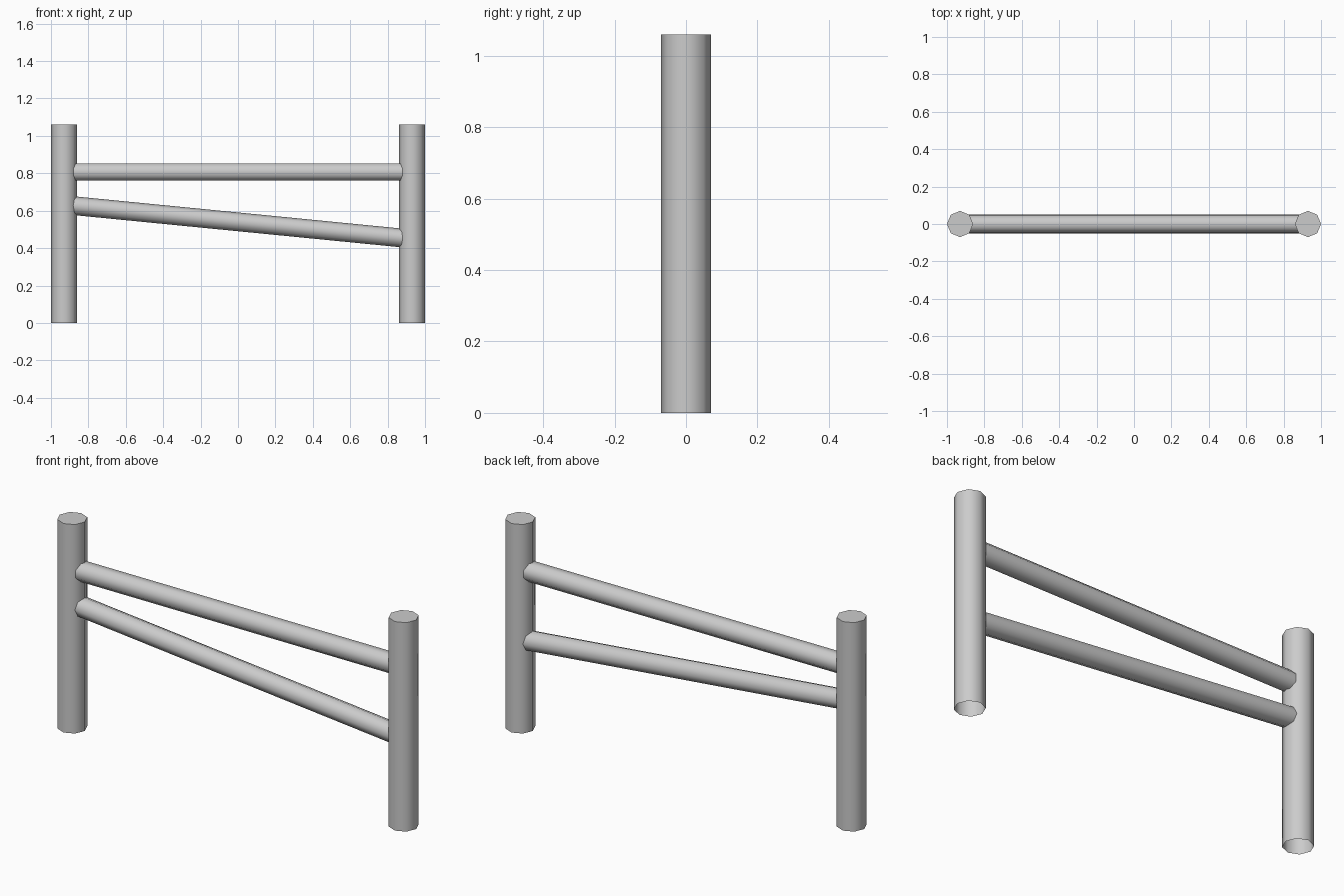
import bpy, bmesh, math
from mathutils import Vector

if "Cube" in bpy.data.objects:
    bpy.data.objects.remove(bpy.data.objects["Cube"])

grey = bpy.data.materials.new("plain grey")
grey.diffuse_color = (0.6, 0.6, 0.6, 1)
grey.use_nodes = True
grey.node_tree.nodes["Principled BSDF"].inputs["Base Color"].default_value = grey.diffuse_color


def tube(name, start, end, radius, turn=0.0, cap_end=False, sides=8):
    """Eight-sided smooth tube between two points, optionally capped at its end."""
    start, end = Vector(start), Vector(end)
    axis = (end - start).normalized()
    u = Vector((0, 1, 0))            # every tube lies in the xz plane
    v = axis.cross(u)
    bm = bmesh.new()
    rings = []
    for centre in (start, end):
        ring = []
        for i in range(sides):
            a = turn + math.tau * i / sides
            ring.append(bm.verts.new(centre + radius * (math.cos(a) * u + math.sin(a) * v)))
        rings.append(ring)
    low, high = rings
    for i in range(sides):
        j = (i + 1) % sides
        bm.faces.new((low[i], low[j], high[j], high[i])).smooth = True
    if cap_end:
        bm.faces.new(high).smooth = False
        for i in range(sides):       # crisp rim round the cap
            bm.edges.get((high[i], high[(i + 1) % sides])).smooth = False
    bm.normal_update()
    mesh = bpy.data.meshes.new(name)
    bm.to_mesh(mesh)
    bm.free()
    mesh.materials.append(grey)
    obj = bpy.data.objects.new(name, mesh)
    bpy.context.collection.objects.link(obj)
    return obj


# Upright posts, open underneath
for side, x in (("left", -0.93), ("right", 0.93)):
    tube(side + "_post", (x, 0, 0), (x, 0, 1.06), 0.07, cap_end=True)

# Level upper rail and sloping lower rail, ends buried in the posts
tube("upper_rail", (-0.92, 0, 0.807), (0.92, 0, 0.807), 0.05, turn=math.pi / 8)
tube("lower_rail", (-0.92, 0, 0.631), (0.92, 0, 0.450), 0.05)
